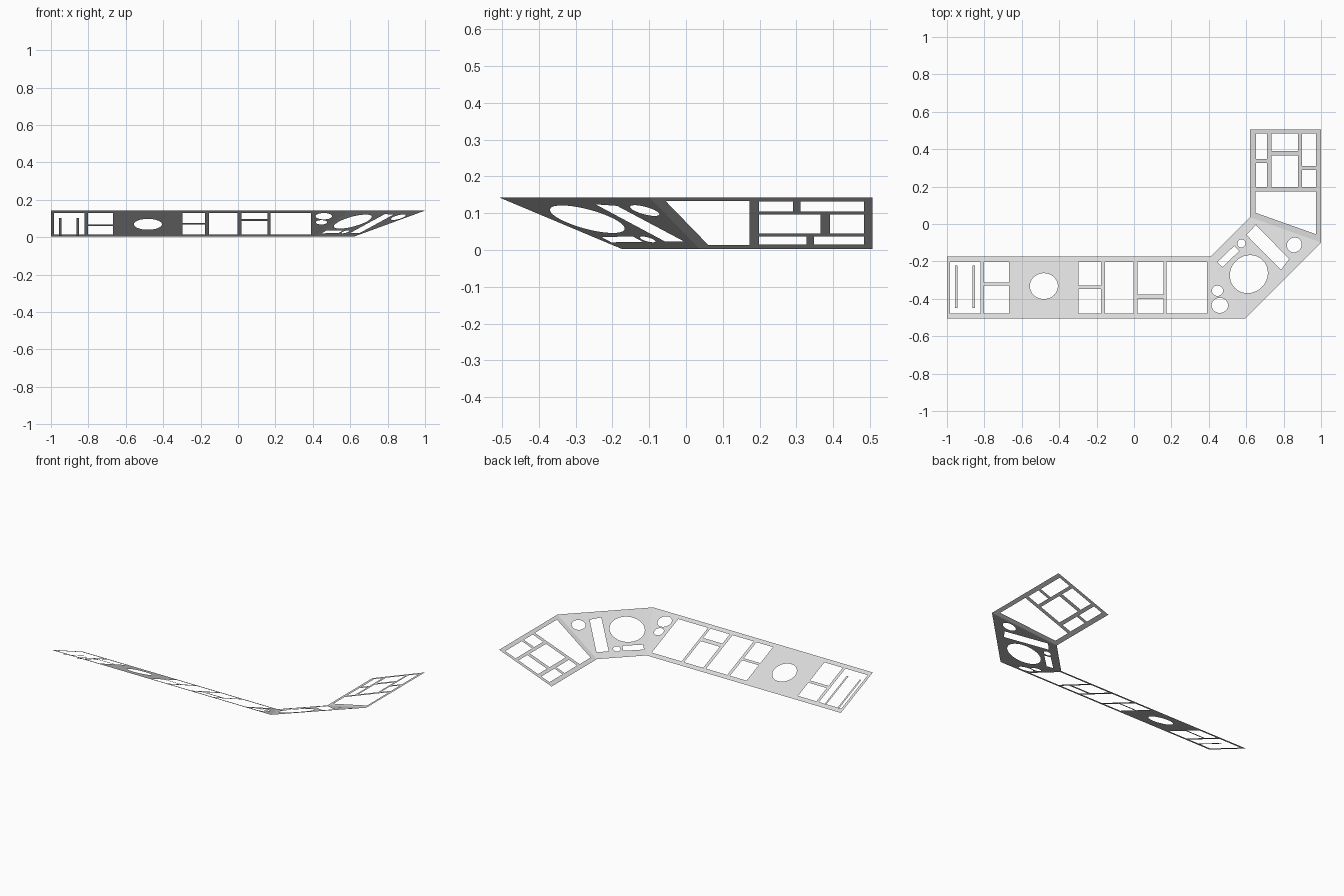
import bpy, bmesh, math
from mathutils import Vector

if "Cube" in bpy.data.objects:
    bpy.data.objects.remove(bpy.data.objects["Cube"])

BASE, RISE = 0.003, 0.139   # height of the inner edge, climb to the outer edge

grey = bpy.data.materials.new("light_grey_sheet")
grey.use_nodes = True
colour = (0.71, 0.71, 0.71, 1)
grey.diffuse_color = colour
grey.node_tree.nodes["Principled BSDF"].inputs["Base Color"].default_value = colour


def rect(x0, x1, y0, y1):
    return [(x0, y0), (x1, y0), (x1, y1), (x0, y1)]


def disc(x, y, r, uphill, run):
    """Circle that is round in the tilted panel, so shortened along the slope."""
    d = Vector(uphill).normalized()
    side = Vector((-d.y, d.x))
    squash = run / math.hypot(run, RISE)
    pts = []
    for i in range(40):
        a = math.tau * i / 40
        pts.append(Vector((x, y)) + d * (r * squash * math.cos(a)) + side * (r * math.sin(a)))
    return pts


def panel(name, loops, uphill, start, run, drop=0.0):
    """Fill an outline with its holes, then tilt it up along one direction."""
    d = Vector(uphill).normalized()
    bm = bmesh.new()
    edges = []
    for loop in loops:
        vs = [bm.verts.new((p[0], p[1], 0)) for p in loop]
        edges += [bm.edges.new((v, vs[i - 1])) for i, v in enumerate(vs)]
    bmesh.ops.triangle_fill(bm, use_beauty=True, use_dissolve=False,
                            edges=edges, normal=(0, 0, 1))
    for f in bm.faces:
        f.normal_update()
        if f.normal.z < 0:
            f.normal_flip()
    for v in bm.verts:
        v.co.z = BASE - drop + RISE * (v.co.xy.dot(d) - start) / run
    mesh = bpy.data.meshes.new(name)
    bm.to_mesh(mesh)
    bm.free()
    mesh.materials.append(grey)
    bpy.context.collection.objects.link(bpy.data.objects.new(name, mesh))


# Shared fold corners
IN_A, OUT_A = (0.408, -0.175), (0.593, -0.506)
IN_B, OUT_B = (0.62, 0.037), (1.0, -0.099)

# Long panel, climbing towards the front
long_run = 0.331
long_slope = dict(uphill=(0, -1), start=0.175, run=long_run)
lo, hi = -0.478, -0.204
long_holes = [rect(x0, x1, y0, y1) for x0, x1, y0, y1 in (
    (-0.983, -0.821, lo, hi),
    (-0.802, -0.669, -0.312, hi), (-0.802, -0.669, lo, -0.33),
    (-0.296, -0.176, -0.33, hi), (-0.296, -0.176, lo, -0.347),
    (-0.156, -0.003, lo, hi),
    (0.018, 0.157, -0.376, hi), (0.018, 0.157, lo, -0.402),
    (0.175, 0.391, lo, hi))]
long_holes += [disc(x, y, r, (0, -1), long_run) for x, y, r in (
    (-0.482, -0.332, 0.075), (0.446, -0.357, 0.03), (0.459, -0.435, 0.044))]
panel("long_panel", [[(-1, -0.175), IN_A, OUT_A, (-1, -0.506)]] + long_holes, **long_slope)

# Two slim bars just below the end opening
for side, x in (("right", -0.95), ("left", -0.857)):
    panel(side + "_slim_bar", [rect(x - 0.006, x + 0.006, -0.45, -0.223)],
          drop=0.017, **long_slope)

# Diagonal corner panel
corner_run = 0.516 / math.sqrt(2)
corner_slope = dict(uphill=(1, -1), start=0.583 / math.sqrt(2), run=corner_run)
corner_holes = [disc(x, y, r, (1, -1), corner_run) for x, y, r in (
    (0.614, -0.268, 0.105), (0.857, -0.112, 0.041), (0.574, -0.104, 0.022))]
corner_holes += [
    [(0.652, -0.005), (0.836, -0.194), (0.785, -0.245), (0.601, -0.058)],
    [(0.536, -0.117), (0.563, -0.144), (0.473, -0.23), (0.446, -0.203)]]
panel("corner_panel", [[IN_A, IN_B, OUT_B, OUT_A]] + corner_holes, **corner_slope)

# Short panel, climbing towards the left
front, back = 0.198, 0.483
short_holes = [rect(x0, x1, y0, y1) for x0, x1, y0, y1 in (
    (0.651, 0.71, 0.348, back), (0.651, 0.71, front, 0.327),
    (0.734, 0.876, 0.391, back), (0.734, 0.876, front, 0.365),
    (0.897, 0.972, 0.311, back), (0.897, 0.972, front, 0.29))]
short_holes.append([(0.65, 0.173), (0.974, 0.173), (0.974, -0.055), (0.65, 0.06)])
panel("short_panel", [[IN_B, (0.62, 0.506), (1.0, 0.506), OUT_B]] + short_holes,
      uphill=(1, 0), start=0.62, run=0.38)
